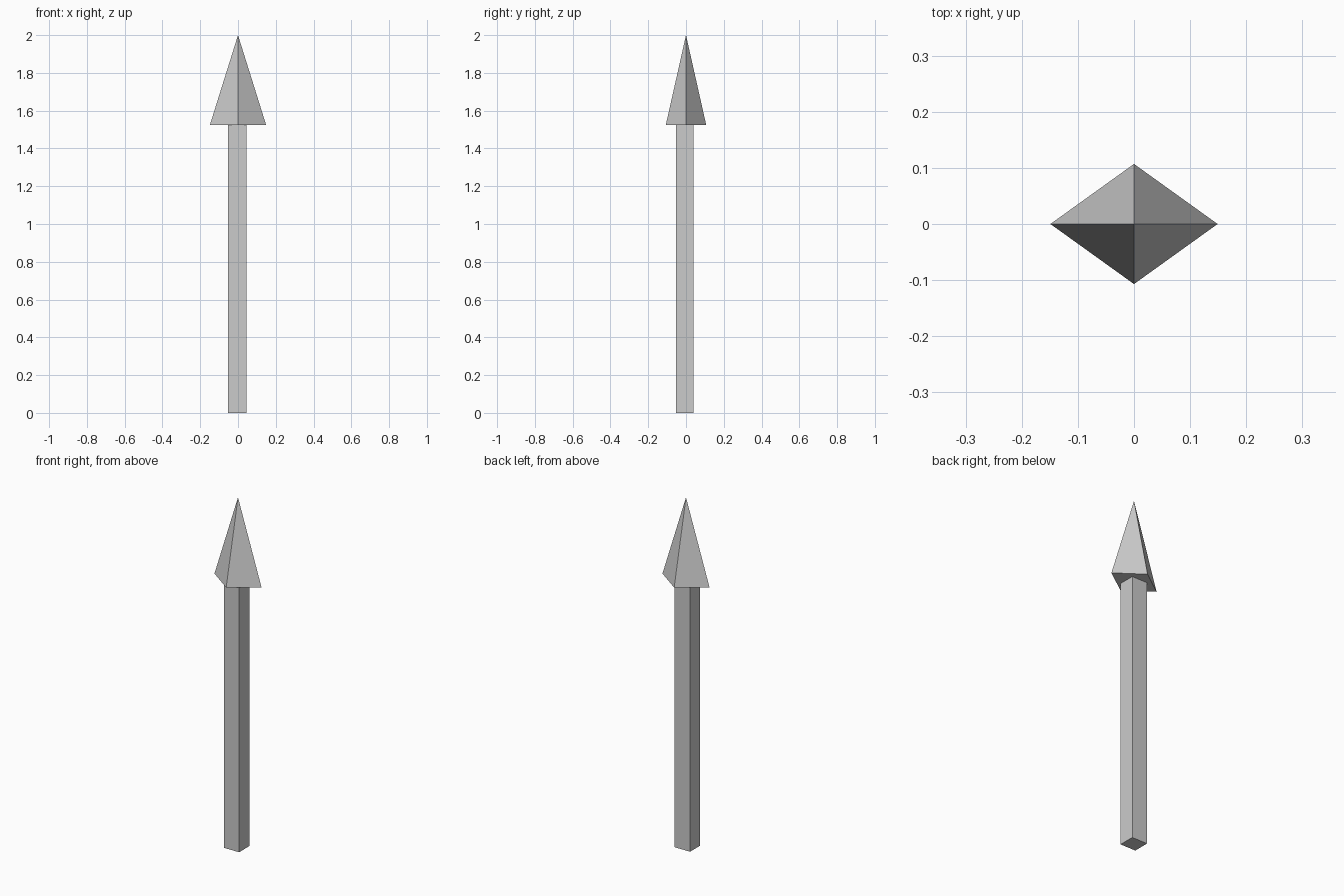
import bpy, bmesh
from mathutils import Matrix, Vector

if "Cube" in bpy.data.objects:
    bpy.data.objects.remove(bpy.data.objects["Cube"])

BASE_Z, TIP_Z = 1.524, 2.0


def add_object(name, bm):
    bmesh.ops.recalc_face_normals(bm, faces=bm.faces)
    mesh = bpy.data.meshes.new(name)
    bm.to_mesh(mesh)
    bm.free()
    obj = bpy.data.objects.new(name, mesh)
    bpy.context.collection.objects.link(obj)
    return obj


# Square shaft, slightly off-centre below the head
lo, hi = Vector((-0.053, -0.053, 0)), Vector((0.044, 0.039, BASE_Z))
bm = bmesh.new()
size = hi - lo
bmesh.ops.create_cube(bm, size=1, matrix=Matrix.Translation((lo + hi) / 2)
                      @ Matrix.Diagonal((*size, 1)))
add_object("shaft", bm)

# Four-sided pointed head with a diamond base
bm = bmesh.new()
ring = [bm.verts.new((x, y, BASE_Z))
        for x, y in ((0.149, 0), (0, 0.107), (-0.149, 0), (0, -0.107))]
tip = bm.verts.new((0, 0, TIP_Z))
bm.faces.new(ring[::-1])
for i in range(4):
    bm.faces.new((ring[i], ring[(i + 1) % 4], tip))
add_object("spear_head", bm)
